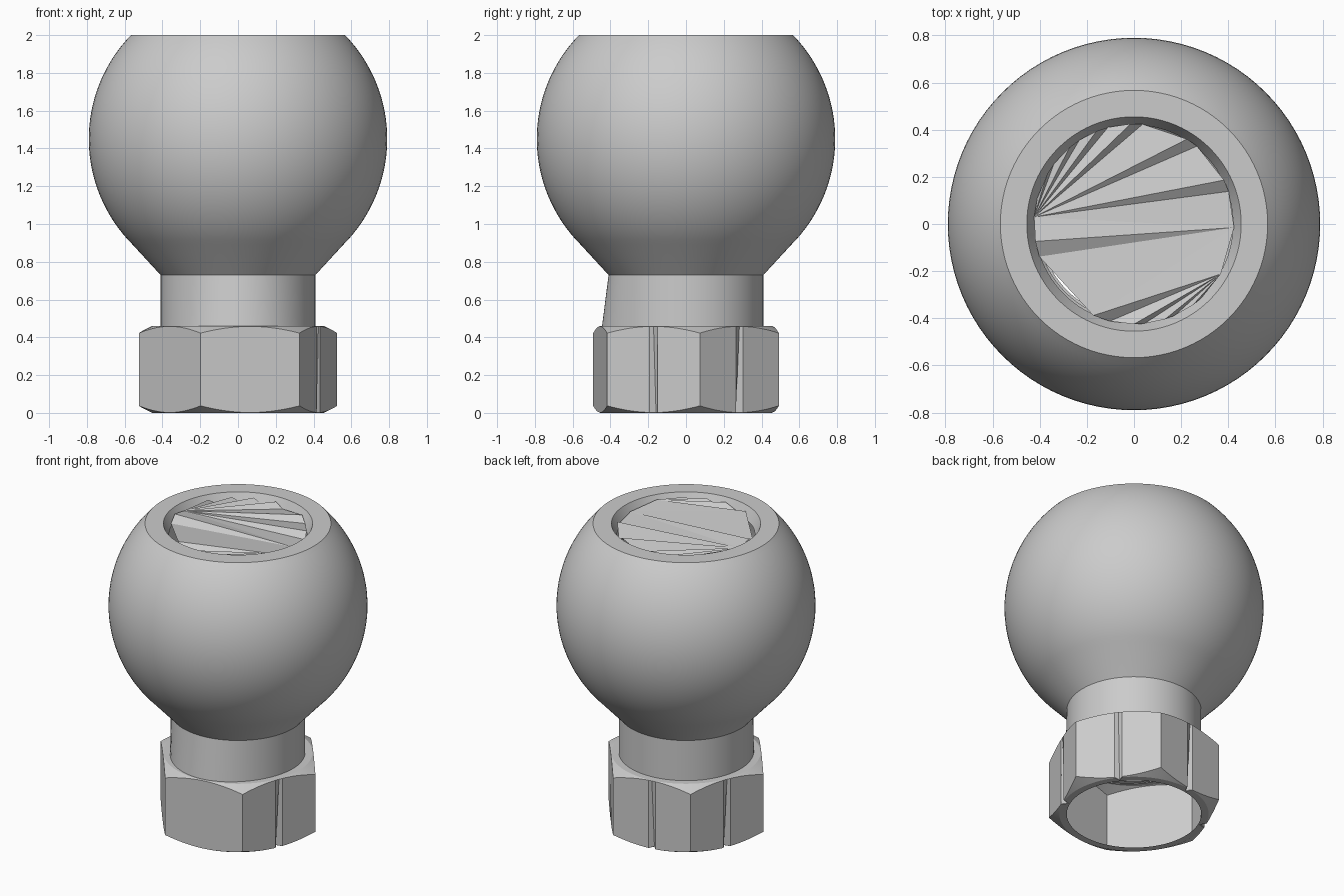
import bpy, bmesh, math
from math import cos, sin, radians

cube = bpy.data.objects.get("Cube")
if cube:
    bpy.data.objects.remove(cube, do_unlink=True)

steel = bpy.data.materials.new("grey_steel")
steel.use_nodes = True
GREY = (0.6, 0.6, 0.6, 1)
steel.diffuse_color = GREY
steel.node_tree.nodes["Principled BSDF"].inputs["Base Color"].default_value = GREY


def finish(name, bm, smooth=30, recalc=True):
    if recalc:
        bmesh.ops.recalc_face_normals(bm, faces=bm.faces)
    mesh = bpy.data.meshes.new(name)
    bm.to_mesh(mesh)
    bm.free()
    mesh.materials.append(steel)
    obj = bpy.data.objects.new(name, mesh)
    bpy.context.collection.objects.link(obj)
    if smooth:
        bpy.ops.object.select_all(action="DESELECT")
        obj.select_set(True)
        bpy.context.view_layer.objects.active = obj
        bpy.ops.object.shade_smooth_by_angle(angle=radians(smooth))
    return obj


def loft(name, profile_at, steps, smooth=30):
    """Sweep a (radius, z) profile around z; the profile may vary with angle."""
    bm = bmesh.new()
    cols = []
    for i in range(steps):
        deg = 360 * i / steps
        a = radians(deg)
        cols.append([bm.verts.new((r * cos(a), r * sin(a), z))
                     for r, z in profile_at(deg)])
    for i in range(steps):
        a, b = cols[i], cols[(i + 1) % steps]
        for j in range(len(a) - 1):
            bm.faces.new((a[j], b[j], b[j + 1], a[j + 1]))
    return finish(name, bm, smooth)


# Ball with a conical underside, flat top ring and recess wall
BALL_R, BALL_Z, TOP, CONE_TOP = 0.79, 1.45, 2.0, 0.89
low = math.asin((CONE_TOP - BALL_Z) / BALL_R)
high = math.asin((TOP - BALL_Z) / BALL_R)
arc = [low + (high - low) * k / 32 for k in range(33)]
ball = [(0.41, 0.73)] + [(BALL_R * cos(t), BALL_Z + BALL_R * sin(t)) for t in arc]
ball += [(0.455, TOP), (0.42, 1.93)]
loft("ball", lambda deg: ball, 96)


# Shank, slightly flared at the front foot
def shank(deg):
    flare = 0.035 * max(0, cos(radians(deg + 90))) ** 4
    return [(0.41 + flare, 0.455), (0.41, 0.73)]


loft("shank", shank, 96)

# Hollow hex nut with chamfered ends and worn notches at some face centres
APOTHEM, CORNER, NUT_H, RIM = 0.459, 8, 0.46, 0.455
NOTCHED = (38, 98, 158, 338)


def nut(deg):
    off = (deg - CORNER) % 60 - 30
    r = APOTHEM / cos(radians(off))
    ch = (r - RIM) * 0.5
    cut = 0.035 if round(deg) % 360 in NOTCHED else 0
    return [(0.41, 0), (RIM - cut, 0), (r - cut, ch), (r, NUT_H - ch),
            (RIM, NUT_H), (0.40, NUT_H)]


loft("hex_nut", lambda d: nut(d + CORNER), 120, 20).rotation_euler.z = radians(CORNER)

# Pleated recess floor: fans from two hubs, with narrow steps between wide faces
bm = bmesh.new()
R = 0.425


def rim(deg, z):
    return bm.verts.new((R * cos(radians(deg)), R * sin(radians(deg)), z))


HI, LO = 1.98, 1.945
left_hub, right_hub = rim(176, 1.96), rim(-2, 1.96)


def fan(hub, first, last, stops, width):
    prev = first
    for deg in stops:
        a, b = rim(deg, HI), rim(deg - width, LO)
        for pair in ((prev, a), (a, b)):
            bm.faces.new((hub, pair[1], pair[0]))
        prev = b
    bm.faces.new((hub, last, prev))


fan(left_hub, rim(165, LO), right_hub, (150, 130, 112, 92, 58, 26), 7)
# Lower side runs from the left edge round to the right
a, b = rim(190, HI), rim(199, LO)
c, d = rim(246, HI), rim(256, LO)
for tri in ((left_hub, a, right_hub), (a, b, right_hub), (b, c, right_hub)):
    bm.faces.new(tri)
edge = rim(330, HI)
bm.faces.new((c, edge, right_hub))
bm.faces.new((c, d, edge))
prev = d
for deg in (270, 288, 306):
    u, v = rim(deg, HI), rim(deg + 6, LO)
    bm.faces.new((prev, u, edge))
    bm.faces.new((u, v, edge))
    prev = v
bmesh.ops.recalc_face_normals(bm, faces=bm.faces)
for f in bm.faces:
    if f.normal.z < 0:
        f.normal_flip()
finish("recess_floor", bm, 0, recalc=False)
